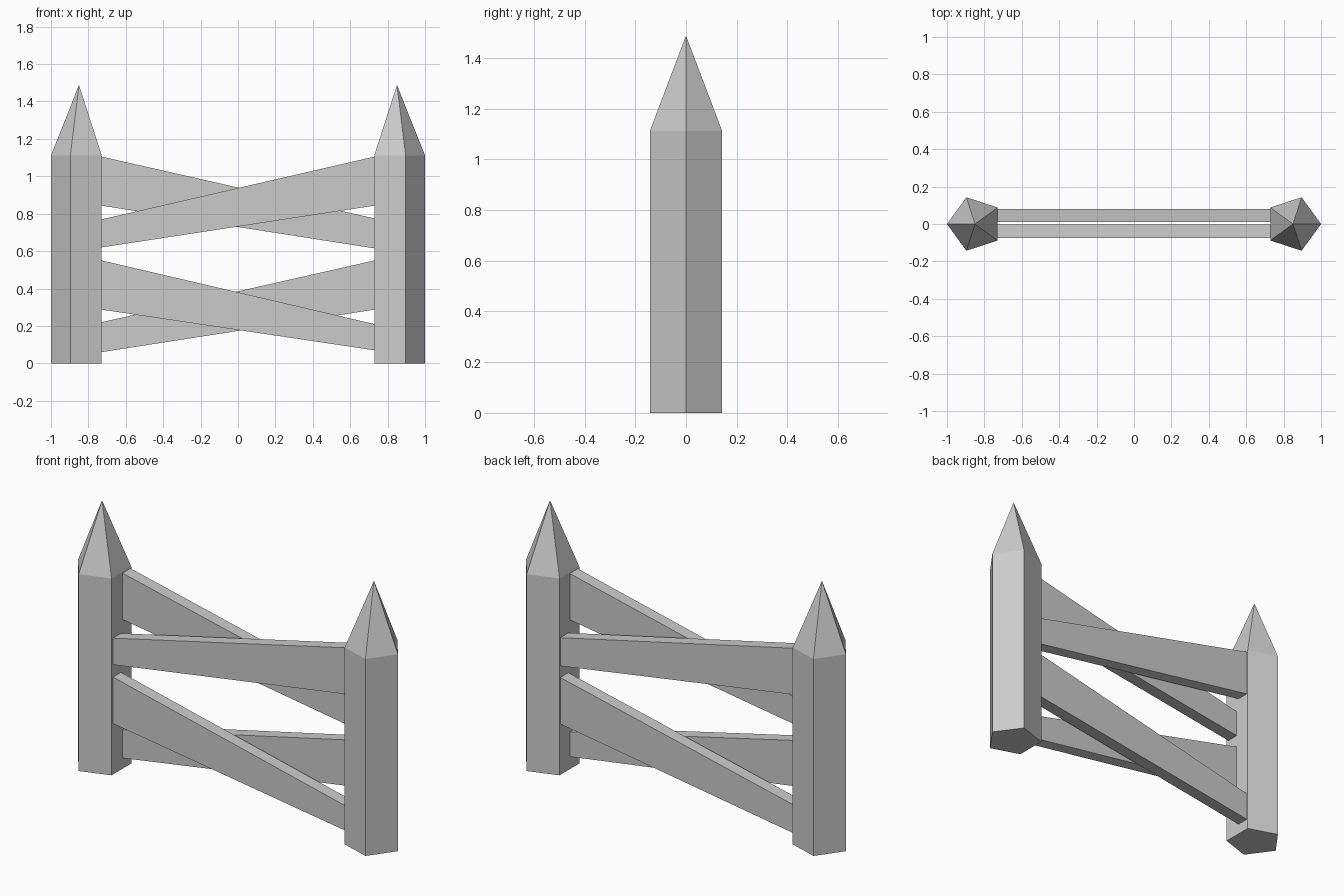
import bpy, bmesh
from math import pi, cos, sin

if "Cube" in bpy.data.objects:
    bpy.data.objects.remove(bpy.data.objects["Cube"])

POST_X, POST_R = 0.85, 0.15
SHOULDER_Z, TIP_Z = 1.112, 1.488
INNER_X = POST_X - POST_R * cos(pi / 5)   # flat inner face of each post


def finish(name, bm):
    bmesh.ops.recalc_face_normals(bm, faces=bm.faces)
    mesh = bpy.data.meshes.new(name)
    bm.to_mesh(mesh)
    bm.free()
    obj = bpy.data.objects.new(name, mesh)
    bpy.context.collection.objects.link(obj)
    return obj


def post(name, side):
    """Five-sided post with a corner facing outward and a pointed cap."""
    bm = bmesh.new()
    ring = [(side * (POST_X + POST_R * cos(2 * pi * i / 5)),
             POST_R * sin(2 * pi * i / 5)) for i in range(5)]
    low = [bm.verts.new((x, y, 0)) for x, y in ring]
    high = [bm.verts.new((x, y, SHOULDER_Z)) for x, y in ring]
    tip = bm.verts.new((side * POST_X, 0, TIP_Z))
    bm.faces.new(low)
    for i in range(5):
        j = (i + 1) % 5
        bm.faces.new((low[i], low[j], high[j], high[i]))
        bm.faces.new((high[i], high[j], tip))
    return finish(name, bm)


def rail(name, y0, y1, left, right):
    """Tapered slanting board; left and right are (bottom, top) heights."""
    bm = bmesh.new()
    profile = [(-INNER_X, left[0]), (INNER_X, right[0]),
               (INNER_X, right[1]), (-INNER_X, left[1])]
    face = bm.faces.new([bm.verts.new((x, y0, z)) for x, z in profile])
    out = bmesh.ops.extrude_face_region(bm, geom=[face])
    verts = [g for g in out["geom"] if isinstance(g, bmesh.types.BMVert)]
    bmesh.ops.translate(bm, verts=verts, vec=(0, y1 - y0, 0))
    return finish(name, bm)


# Posts
post("left_post", -1)
post("right_post", 1)

# Crossed rails
FRONT, BACK = (-0.075, -0.004), (0.01, 0.081)
rail("upper_front_rail", *FRONT, (0.62, 0.77), (0.843, 1.105))
rail("upper_back_rail", *BACK, (0.843, 1.105), (0.615, 0.775))
rail("lower_front_rail", *FRONT, (0.287, 0.55), (0.07, 0.21))
rail("lower_back_rail", *BACK, (0.06, 0.22), (0.287, 0.55))
